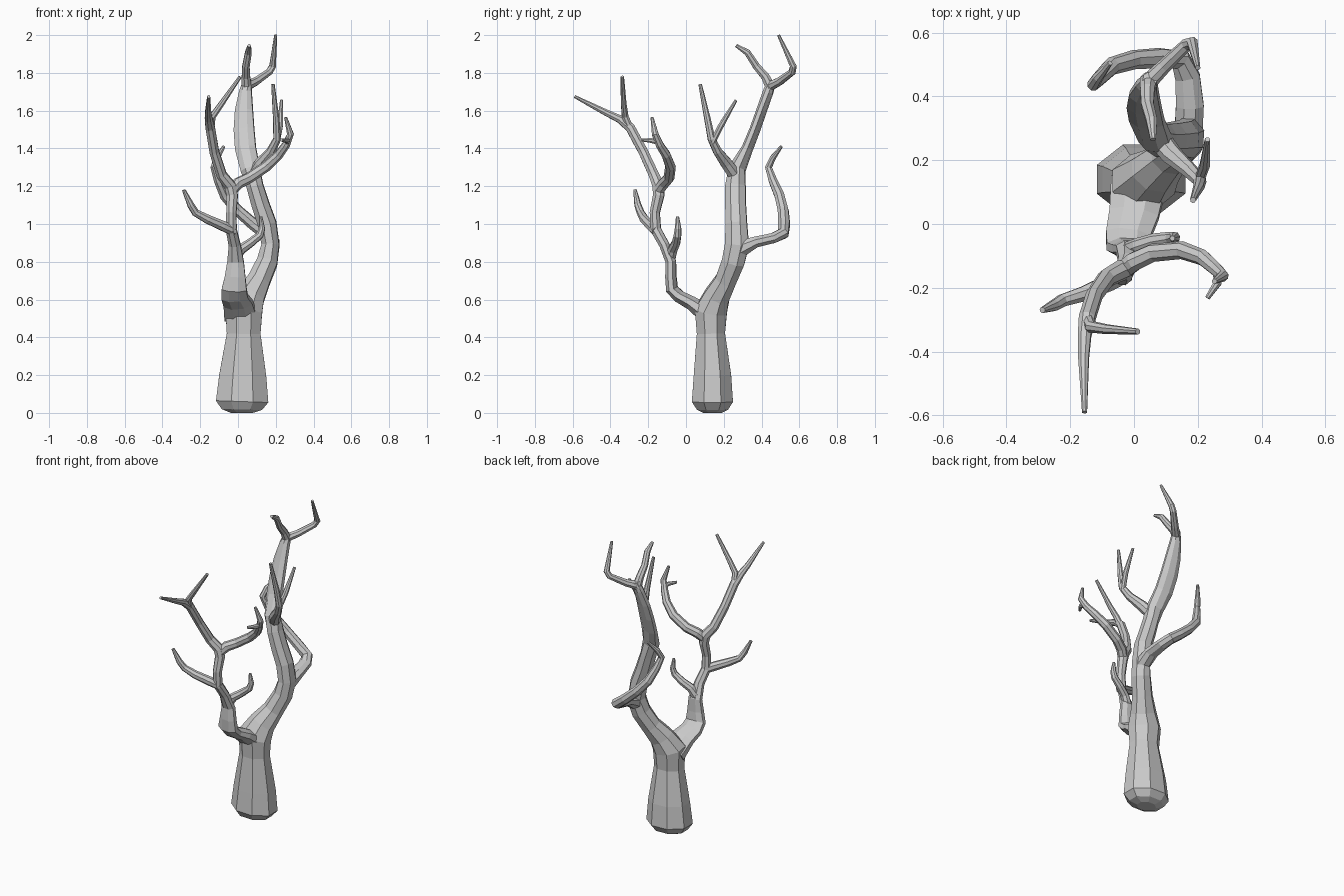
import bpy, bmesh, math
from mathutils import Vector

SIDES = 8


def branch(name, pts):
    """Low-poly tube. Each point: x, y, z, radius across x, optional second radius."""
    P = [Vector(p[:3]) for p in pts]
    bm = bmesh.new()
    rings, u = [], Vector((1, 0, 0))
    for i, p in enumerate(P):
        d_in = (p - P[i - 1]).normalized() if i else Vector()
        d_out = (P[i + 1] - p).normalized() if i < len(P) - 1 else Vector()
        t = (d_in + d_out).normalized()
        u = (u - t * u.dot(t)).normalized()      # carry the frame along the path
        v = t.cross(u)
        ru, rv = pts[i][3] * 1.05, pts[i][-1] * 1.05
        ring = []
        for k in range(SIDES):
            a = 2 * math.pi * (k + 0.5) / SIDES
            ring.append(bm.verts.new(p + u * ru * math.cos(a) + v * rv * math.sin(a)))
        rings.append(ring)
    for a, b in zip(rings, rings[1:]):
        for k in range(SIDES):
            n = (k + 1) % SIDES
            bm.faces.new((a[k], a[n], b[n], b[k]))
    bm.faces.new(rings[0][::-1])
    bm.faces.new(rings[-1])
    me = bpy.data.meshes.new(name)
    bm.to_mesh(me)
    bm.free()
    ob = bpy.data.objects.new(name, me)
    bpy.context.collection.objects.link(ob)


# Trunk running on into the tall rear limb
branch("trunk", [
    (.02, .14, 0, .06, .05), (.02, .14, .018, .11, .085), (.022, .14, .06, .143, .112),
    (.025, .14, .2, .128, .102), (.03, .132, .42, .092, .077), (.03, .132, .54, .102, .088),
    (.065, .165, .62, .08, .07), (.11, .21, .70, .062, .058), (.155, .25, .80, .056, .062),
    (.172, .27, .89, .048, .065), (.155, .267, 1.0, .05, .058), (.12, .263, 1.1, .048, .056),
    (.09, .262, 1.2, .045, .055), (.065, .27, 1.29, .052, .045), (.04, .325, 1.4, .057, .028),
    (.032, .365, 1.5, .056, .026), (.032, .40, 1.6, .049, .026), (.04, .435, 1.7, .034, .027),
    (.05, .455, 1.76, .022)])
branch("crown_twig_front", [
    (.046, .45, 1.72, .028), (.042, .42, 1.78, .023), (.042, .373, 1.835, .02),
    (.055, .325, 1.908, .018), (.06, .265, 1.945, .009)])
branch("crown_twig_back", [
    (.045, .445, 1.73, .026), (.095, .495, 1.755, .022), (.165, .562, 1.805, .019),
    (.183, .568, 1.835, .018), (.2, .49, 2.0, .008)])

# Forked twig on the front of the tall limb
branch("mid_limb", [
    (.08, .265, 1.25, .035), (.12, .215, 1.32, .032), (.175, .167, 1.385, .024),
    (.207, .135, 1.45, .02), (.203, .115, 1.55, .017), (.185, .075, 1.74, .009)])
branch("mid_limb_twig", [
    (.205, .14, 1.43, .016), (.222, .185, 1.52, .016), (.23, .265, 1.655, .008)])

# Branch that sweeps round the back
branch("back_limb", [
    (.17, .27, .86, .045, .05), (.175, .37, .905, .045, .03), (.168, .46, .925, .04, .028),
    (.145, .515, .95, .034, .03), (.08, .52, 1.0, .031), (0, .515, 1.07, .029),
    (-.07, .495, 1.15, .027), (-.105, .46, 1.23, .023), (-.127, .437, 1.3, .019),
    (-.112, .46, 1.35, .016), (-.075, .505, 1.41, .008)])

# Front limb: leaves the trunk, bends upright and climbs to its fork
branch("front_limb", [
    (.015, .13, .51, .09, .055), (0, .03, .58, .08, .038), (-.018, -.035, .615, .072, .034),
    (-.02, -.074, .655, .068, .033), (-.015, -.08, .72, .056, .03), (-.013, -.08, .8, .045, .028),
    (-.018, -.115, .89, .032, .027), (-.035, -.16, .97, .029), (-.035, -.165, 1.06, .027),
    (-.03, -.145, 1.15, .03), (-.04, -.145, 1.2, .032), (-.087, -.17, 1.26, .028),
    (-.125, -.225, 1.38, .026), (-.147, -.295, 1.51, .026), (-.155, -.35, 1.555, .021),
    (-.158, -.42, 1.588, .017), (-.155, -.59, 1.675, .008)])
branch("front_limb_tip_twig", [
    (-.147, -.29, 1.49, .02), (-.135, -.322, 1.57, .018), (-.085, -.33, 1.64, .015),
    (.012, -.337, 1.78, .009)])
branch("low_twig", [
    (-.02, -.085, .81, .028), (.015, -.07, .865, .026), (.065, -.053, .9, .023),
    (.115, -.045, .94, .02), (.127, -.042, .975, .017), (.12, -.045, 1.04, .008)])
branch("left_twig", [
    (-.02, -.155, .96, .025), (-.08, -.185, .99, .027), (-.16, -.22, 1.025, .024),
    (-.225, -.24, 1.06, .02), (-.25, -.255, 1.1, .018), (-.287, -.27, 1.18, .009)])
branch("right_limb", [
    (-.04, -.15, 1.17, .028), (.0, -.118, 1.215, .03), (.06, -.09, 1.245, .028),
    (.15, -.082, 1.305, .027), (.215, -.105, 1.365, .024), (.255, -.14, 1.42, .021),
    (.278, -.163, 1.475, .018), (.252, -.18, 1.565, .008)])
branch("right_limb_twig", [
    (.262, -.145, 1.435, .016), (.262, -.185, 1.442, .013), (.23, -.232, 1.445, .008)])
